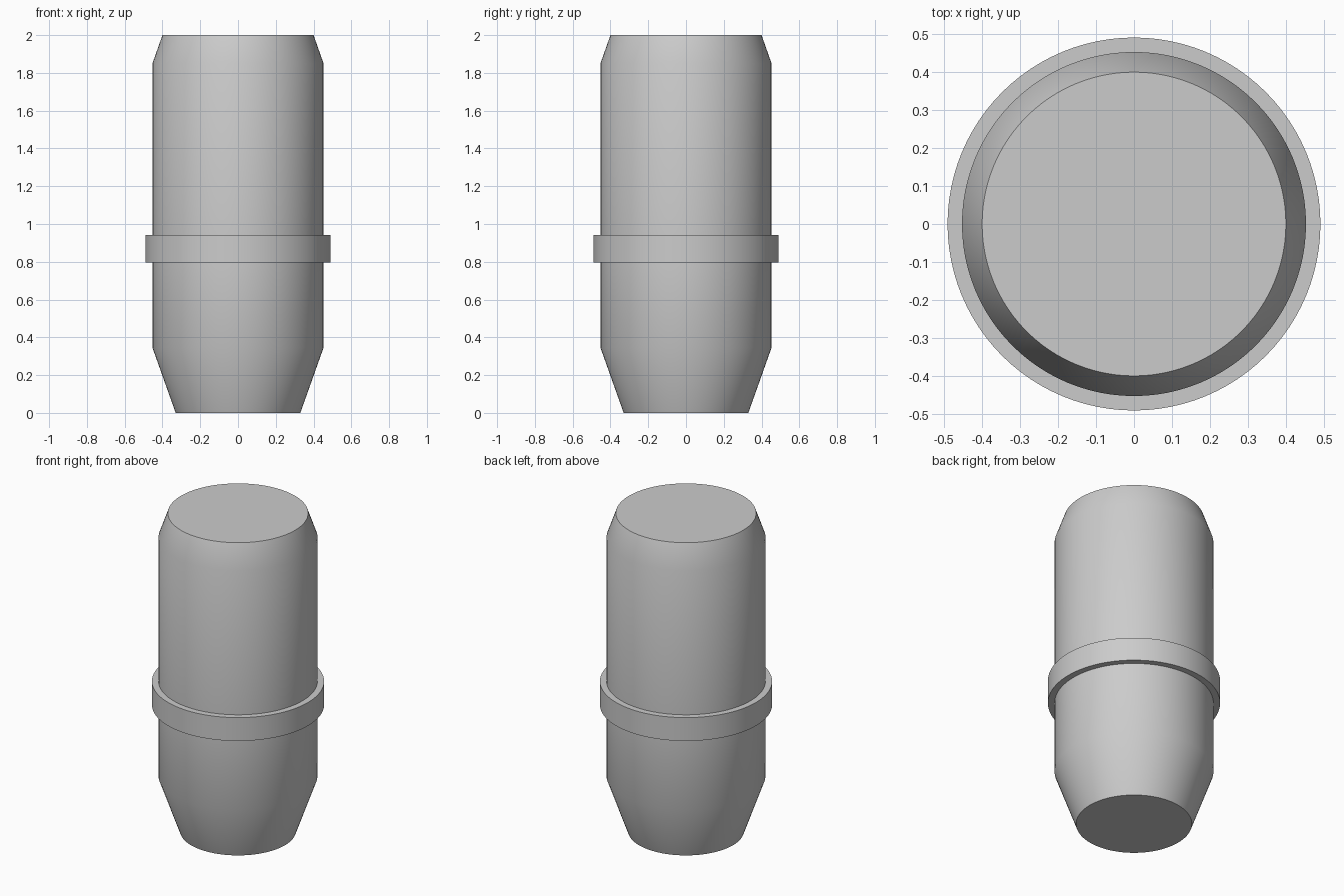
import bpy
import bmesh
import math

cube = bpy.data.objects.get("Cube")
if cube:
    bpy.data.objects.remove(cube, do_unlink=True)

SEGMENTS = 96

# Single grey material
GREY = (0.6, 0.6, 0.6, 1.0)
grey = bpy.data.materials.new("light_grey")
grey.diffuse_color = GREY
grey.use_nodes = True
grey.node_tree.nodes["Principled BSDF"].inputs["Base Color"].default_value = GREY


def lathe(name, profile, closed=False):
    """Revolve (radius, height) points around z; open profiles get flat end caps."""
    bm = bmesh.new()
    rings = []
    for radius, height in profile:
        angles = [math.tau * i / SEGMENTS for i in range(SEGMENTS)]
        rings.append([bm.verts.new((radius * math.cos(a), radius * math.sin(a), height))
                      for a in angles])
    pairs = list(zip(rings, rings[1:]))
    if closed:
        pairs.append((rings[-1], rings[0]))
    else:
        bm.faces.new(rings[0][::-1])
        bm.faces.new(rings[-1])
    for low, high in pairs:
        for i in range(SEGMENTS):
            j = (i + 1) % SEGMENTS
            bm.faces.new((low[i], low[j], high[j], high[i]))
    bmesh.ops.recalc_face_normals(bm, faces=bm.faces)
    mesh = bpy.data.meshes.new(name)
    bm.to_mesh(mesh)
    bm.free()
    mesh.materials.append(grey)
    obj = bpy.data.objects.new(name, mesh)
    bpy.context.collection.objects.link(obj)

    # Smooth sides, crisp rims
    bpy.ops.object.select_all(action="DESELECT")
    obj.select_set(True)
    bpy.context.view_layer.objects.active = obj
    bpy.ops.object.shade_smooth_by_angle(angle=math.radians(30))
    return obj


# Pin body: tapered foot, straight shaft, chamfered top, with its collar
# formed in one continuous outline
lathe("pin_body", [
    (0.33, 0.0), (0.453, 0.345),
    (0.453, 0.795), (0.491, 0.795),
    (0.491, 0.942), (0.453, 0.942),
    (0.453, 1.85), (0.4, 2.0),
])
